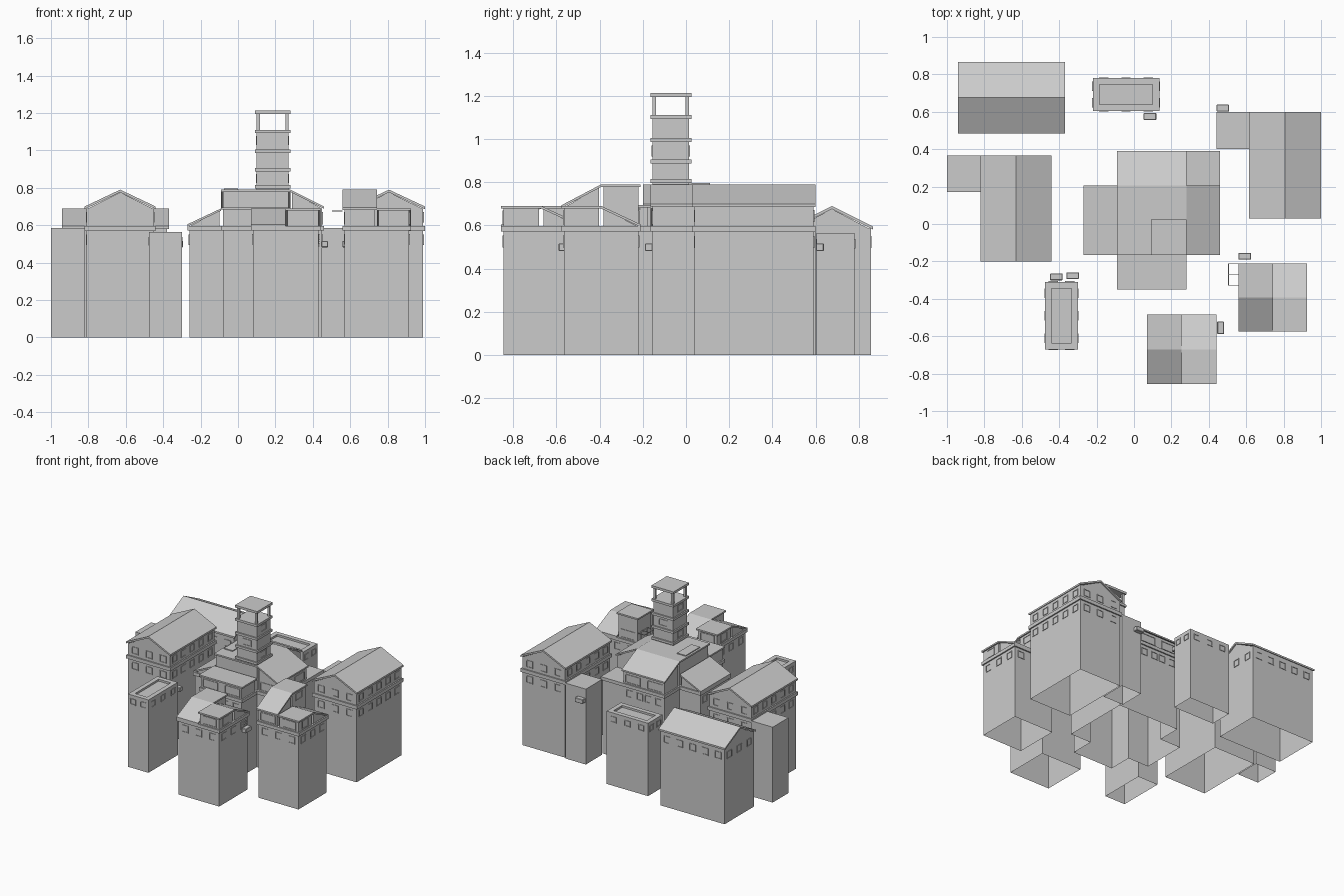
import bpy, bmesh
from math import radians
from mathutils import Matrix

if "Cube" in bpy.data.objects:
    bpy.data.objects.remove(bpy.data.objects["Cube"])


def finish(name, bm):
    bmesh.ops.recalc_face_normals(bm, faces=bm.faces)
    me = bpy.data.meshes.new(name)
    bm.to_mesh(me)
    bm.free()
    ob = bpy.data.objects.new(name, me)
    bpy.context.collection.objects.link(ob)
    return ob


def rect(x0, x1, y0, y1, inset=0.0):
    i = inset
    return [(x0 + i, y0 + i), (x1 - i, y0 + i), (x1 - i, y1 - i), (x0 + i, y1 - i)]


def prism(name, pts, zb, zt, bottom=True, top=True):
    """Outline swept from zb to zt; either may be a height per corner."""
    n = len(pts)
    zb = zb if isinstance(zb, (list, tuple)) else [zb] * n
    zt = zt if isinstance(zt, (list, tuple)) else [zt] * n
    bm = bmesh.new()
    lo = [bm.verts.new((x, y, z)) for (x, y), z in zip(pts, zb)]
    hi = [bm.verts.new((x, y, z)) for (x, y), z in zip(pts, zt)]
    for i in range(n):
        j = (i + 1) % n
        bm.faces.new((lo[i], lo[j], hi[j], hi[i]))
    if bottom:
        bm.faces.new(lo[::-1])
    if top:
        bm.faces.new(hi)
    return finish(name, bm)


def boxes(name, items):
    bm = bmesh.new()
    for x0, x1, y0, y1, z0, z1 in items:
        m = Matrix.Translation(((x0 + x1) / 2, (y0 + y1) / 2, (z0 + z1) / 2))
        m = m @ Matrix.Diagonal((x1 - x0, y1 - y0, z1 - z0, 1))
        bmesh.ops.create_cube(bm, size=1, matrix=m)
    return finish(name, bm)


def rim(name, x0, x1, y0, y1, z0, z1, t=0.018):
    boxes(name, [(x0, x1, y0, y0 + t, z0, z1), (x0, x1, y1 - t, y1, z0, z1),
                 (x0, x0 + t, y0 + t, y1 - t, z0, z1), (x1 - t, x1, y0 + t, y1 - t, z0, z1)])


frames = []


def window(axis, wall, c, z, w=0.055, h=0.055, t=0.005):
    """Four frame bars and a thin pane on the wall plane."""
    d0, d1 = wall - 0.004, wall + 0.004
    bars = [(c - w / 2, c + w / 2, z - h / 2, z - h / 2 + t), (c - w / 2, c + w / 2, z + h / 2 - t, z + h / 2),
            (c - w / 2, c - w / 2 + t, z - h / 2, z + h / 2), (c + w / 2 - t, c + w / 2, z - h / 2, z + h / 2)]
    for a, b, e, f in bars:
        frames.append((d0, d1, a, b, e, f) if axis == 'x' else (a, b, d0, d1, e, f))


def ring_windows(x0, x1, y0, y1, nx, ny, z, w=0.055, h=0.055):
    for i in range(nx):
        c = x0 + (x1 - x0) * (i + 0.5) / nx
        window('y', y0, c, z, w, h)
        window('y', y1, c, z, w, h)
    for i in range(ny):
        c = y0 + (y1 - y0) * (i + 0.5) / ny
        window('x', x0, c, z, w, h)
        window('x', x1, c, z, w, h)


def base(name, pts, top=0.58):
    prism(name + "_foundation", pts, 0, 0.48, False, False)
    prism(name + "_walls", pts, 0.48, top, False, False)


def gable(name, x0, x1, y0, y1, eave, ridge, along):
    """Two sloped roof slabs and the end triangles under them."""
    t, i = 0.014, 0.01
    bm = bmesh.new()
    if along == 'y':
        m = (x0 + x1) / 2
        prism(name + "_roof_left", rect(x0, m, y0, y1), [eave - t, ridge - t, ridge - t, eave - t], [eave, ridge, ridge, eave])
        prism(name + "_roof_right", rect(m, x1, y0, y1), [ridge - t, eave - t, eave - t, ridge - t], [ridge, eave, eave, ridge])
        ends = [[(x0 + i, y, eave - t), (x1 - i, y, eave - t), (m, y, ridge - t)] for y in (y0 + i, y1 - i)]
    else:
        m = (y0 + y1) / 2
        prism(name + "_roof_front", rect(x0, x1, y0, m), [eave - t, eave - t, ridge - t, ridge - t], [eave, eave, ridge, ridge])
        prism(name + "_roof_back", rect(x0, x1, m, y1), [ridge - t, ridge - t, eave - t, eave - t], [ridge, ridge, eave, eave])
        ends = [[(x, y0 + i, eave - t), (x, y1 - i, eave - t), (x, m, ridge - t)] for x in (x0 + i, x1 - i)]
    for tri in ends:
        bm.faces.new([bm.verts.new(v) for v in tri])
    finish(name + "_gable_ends", bm)


def shed(name, x0, x1, y0, y1, z0, zt, t=0.012):
    """Walled block under a roof slab with a height per corner."""
    prism(name + "_wall", rect(x0, x1, y0, y1, 0.01), z0, [z - t for z in zt], False, False)
    prism(name + "_roof", rect(x0, x1, y0, y1), [z - t for z in zt], zt)


# Two-storey gabled houses with flat annexes
for name, x0, x1, y0, y1, ann in (("west_house", -0.82, -0.44, -0.2, 0.365, (-1.0, -0.82, 0.17, 0.365)),
                                  ("east_house", 0.615, 1.0, 0.03, 0.6, (0.44, 0.615, 0.4, 0.6))):
    wall = (x0 + 0.01, x1 - 0.01, y0 + 0.01, y1 - 0.01)
    base(name, rect(*wall), 0.69)
    rim(name + "_band", x0, x1, y0, y1, 0.57, 0.597)
    gable(name, x0, x1, y0, y1, 0.70, 0.79, 'y')
    ring_windows(*wall, 3, 5, 0.643)
    ring_windows(*wall, 3, 5, 0.523)
    base(name + "_annex", rect(*ann))
    prism(name + "_annex_roof", rect(*ann), 0.57, 0.585)

# Single-storey gabled house at the back left
A = (-0.94, -0.37, 0.485, 0.865)
base("back_house", rect(*A, 0.01), 0.585)
gable("back_house", *A, 0.595, 0.69, 'x')
ring_windows(-0.93, -0.38, 0.495, 0.855, 5, 3, 0.523)

# Small flat houses with parapet and sunken deck
for name, r in (("back_flat_house", (-0.22, 0.135, 0.605, 0.78)), ("front_flat_house", (-0.475, -0.3, -0.67, -0.31))):
    x0, x1, y0, y1 = r
    base(name, rect(*r), 0.55)
    rim(name + "_parapet", *r, 0.55, 0.565, 0.035)
    prism(name + "_deck", rect(*r), 0.54, 0.55)
    ring_windows(*r, 3 if x1 - x0 > 0.2 else 2, 2 if x1 - x0 > 0.2 else 3, 0.515, 0.05, 0.045)

# Houses whose roofs are split in four quarters (lift raises the west half)
for name, x0, x1, y0, y1, lift in (("right_quarter_house", 0.56, 0.925, -0.575, -0.21, 0.1),
                                   ("front_quarter_house", 0.07, 0.44, -0.855, -0.485, 0.0)):
    mx, my = (x0 + x1) / 2, (y0 + y1) / 2
    wall = (x0 + 0.01, x1 - 0.01, y0 + 0.01, y1 - 0.01)
    base(name, rect(*wall))
    prism(name + "_band", rect(x0, x1, y0, y1), 0.572, 0.597)
    lo, hi = 0.604 + lift * 0.9, 0.69 + lift
    shed(name + "_south_west", x0, mx, y0, my, 0.59, [lo, lo, hi, hi])
    shed(name + "_north_west", x0, mx, my, y1, 0.59, [hi] * 4)
    shed(name + "_south_east", mx, x1, y0, my, 0.59, [0.69] * 4)
    shed(name + "_north_east", mx, x1, my, y1, 0.59, [0.69, 0.69, 0.605, 0.605])
    ring_windows(*wall, 3, 3, 0.525)
    window('y', y0 + 0.01, (mx + x1) / 2, 0.637, 0.12, 0.065)
    window('x', x1 - 0.01, (y0 + my) / 2, 0.637, 0.08, 0.065)
    window('y', y1 - 0.01, (mx + x0) / 2, 0.637, 0.12, 0.065)
    window('x', x0 + 0.01, (y1 + my) / 2, 0.637, 0.08, 0.065)
    if lift:
        window('y', y0 + 0.01, (mx + x0) / 2, 0.637, 0.13, 0.065)
        window('x', mx - 0.01, (my + y1) / 2, 0.735, 0.08, 0.055)

# Central hall: cross plan with stepped roofs
cross = [(-.08, -.34), (.27, -.34), (.27, -.155), (.45, -.155), (.45, .38),
         (-.08, .38), (-.08, .195), (-.26, .195), (-.26, -.155), (-.08, -.155)]
edge = [(-.09, -.35), (.28, -.35), (.28, -.165), (.46, -.165), (.46, .39),
        (-.09, .39), (-.09, .205), (-.27, .205), (-.27, -.165), (-.09, -.165)]
base("central_hall", cross)
prism("central_hall_band", edge, 0.572, 0.597)
shed("central_west_wing", -0.27, -0.09, -0.165, 0.205, 0.59, [0.605, 0.69, 0.69, 0.605])
shed("central_south_wing", -0.09, 0.28, -0.35, -0.165, 0.59, [0.695] * 4)
shed("central_core", -0.09, 0.28, -0.165, 0.205, 0.59, [0.79] * 4)
shed("central_east_wing", 0.28, 0.46, -0.165, 0.205, 0.59, [0.79, 0.70, 0.70, 0.79])
shed("central_north_wing", -0.09, 0.28, 0.205, 0.39, 0.59, [0.79, 0.79, 0.70, 0.70])
boxes("central_skylight", [(-0.075, 0.0, -0.065, 0.11, 0.785, 0.797)])
for c in (0.0, 0.19):
    window('y', -0.34, c, 0.637, 0.13, 0.065)
    window('y', 0.38, c, 0.637, 0.13, 0.065)
for c in (-0.07, 0.11):
    window('x', 0.45, c, 0.637, 0.12, 0.065)
window('y', -0.155, 0.36, 0.637, 0.12, 0.065)
for c in (-0.03, 0.06, 0.13, 0.22):
    window('y', -0.34, c, 0.523)
    window('y', 0.38, c, 0.523)
for c in (-0.1, 0.02, 0.14):
    window('x', -0.26, c, 0.523)
    window('x', 0.45, c, 0.523)

# Tower: shaft, bands, open lookout
prism("tower_shaft", rect(0.1, 0.27, -0.155, 0.015), 0.79, 1.1, False)
boxes("tower_bands", [(0.09, 0.28, -0.165, 0.025, z, z + 0.018) for z in (0.797, 0.887, 0.987, 1.092)])
boxes("tower_posts", [(x, x + 0.017, y, y + 0.017, 1.1, 1.2) for x in (0.1, 0.253) for y in (-0.155, -0.002)])
boxes("tower_roof", [(0.09, 0.28, -0.165, 0.025, 1.195, 1.213)])
for y in (-0.155, 0.015):
    window('y', y, 0.185, 0.945, 0.075, 0.05)
for x in (0.1, 0.27):
    for z in (0.85, 1.053):
        window('x', x, -0.075, z, 0.075, 0.05)

boxes("window_frames", frames)

# Air units hung on the walls
units = [(0.475, 0.62, 0), (0.085, 0.575, 0), (-0.415, -0.283, 0), (-0.328, -0.276, 0),
         (0.592, -0.172, 0), (0.463, -0.555, 1)]
for k, (x, y, turn) in enumerate(units):
    a, b = (0.018, 0.034) if turn else (0.034, 0.018)
    ob = boxes(f"air_unit_{k + 1}", [(x - a, x + a, y - b, y + b, 0.482, 0.516)])
    mod = ob.modifiers.new("soft_edges", 'BEVEL')
    mod.width, mod.segments = 0.003, 1

# Light awning frame on the right quarter house
boxes("awning_frame", [(0.505, 0.56, y, y + 0.004, 0.674, 0.678) for y in (-0.33, -0.27, -0.215)]
      + [(0.503, 0.507, -0.33, -0.211, 0.674, 0.678)])
# Louvred shutter on the front quarter house
boxes("louvre_slats", [(0.428, 0.437, -0.55, -0.505, 0.485 + 0.012 * i, 0.492 + 0.012 * i) for i in range(6)])
